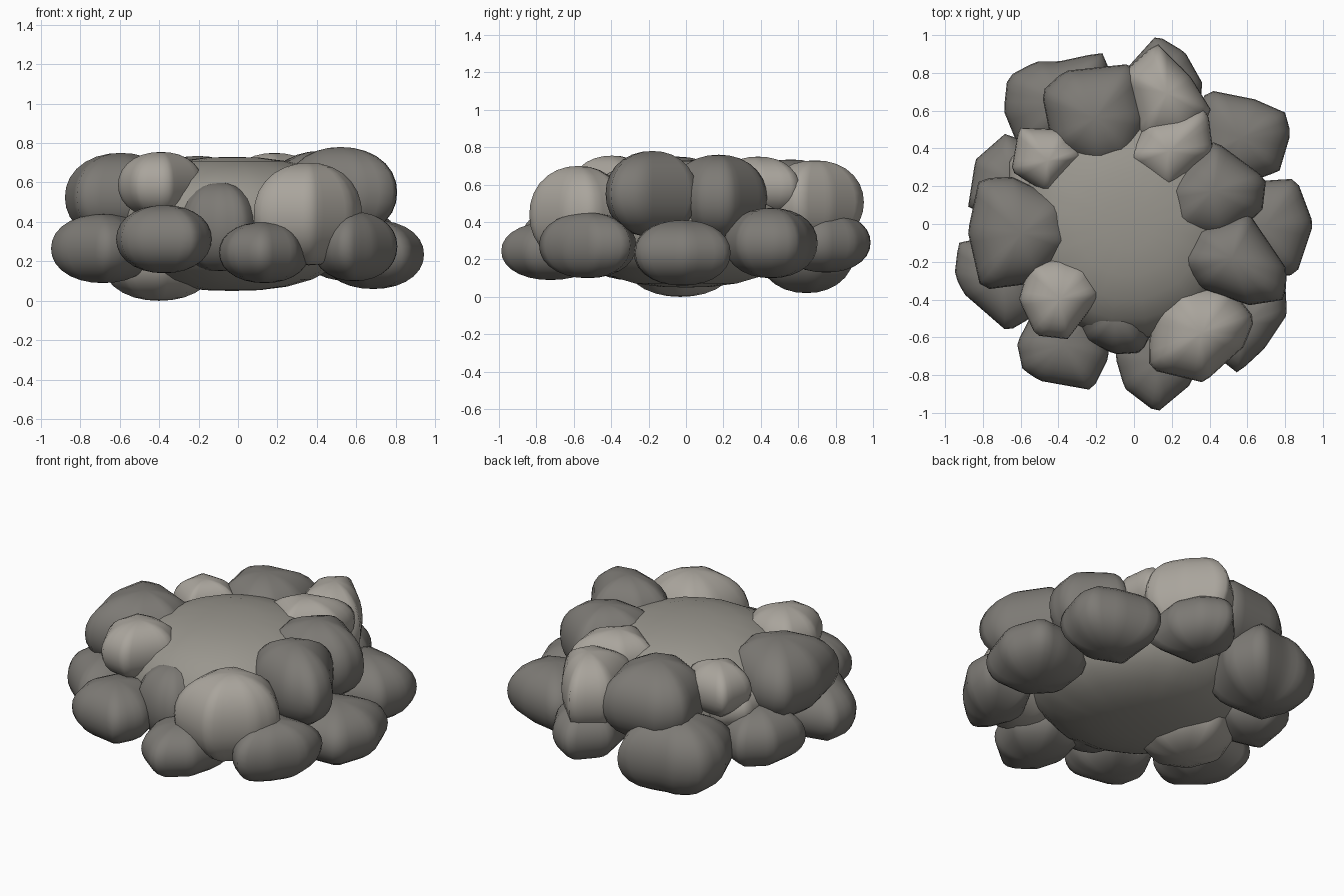
import bpy, bmesh, math
from mathutils import Vector

default = bpy.data.objects.get("Cube")
if default:
    bpy.data.objects.remove(default, do_unlink=True)


def make_material(name, colour):
    mat = bpy.data.materials.new(name)
    mat.use_nodes = True
    mat.diffuse_color = (*colour, 1)
    bsdf = mat.node_tree.nodes["Principled BSDF"]
    bsdf.inputs["Base Color"].default_value = (*colour, 1)
    bsdf.inputs["Roughness"].default_value = 0.9
    return mat


dark = make_material("dark stone", (0.205, 0.195, 0.178))
light = make_material("light stone", (0.40, 0.375, 0.335))
warm = make_material("warm stone", (0.32, 0.305, 0.27))


def reach(direction, outline):
    """Distance from the origin to the outline along a flat unit direction."""
    best = 0
    for a, b in zip(outline, outline[1:] + outline[:1]):
        edge = b - a
        cross = direction.cross(edge)
        if abs(cross) > 1e-9:
            distance = a.cross(edge) / cross
            along = a.cross(direction) / cross
            if -1e-6 <= along <= 1 + 1e-6:
                best = max(best, distance)
    return best


def stone(name, mat, bottom, top, plan, bulge=2.12):
    """A boulder with a cornered plan outline and a rounded side."""
    points = [Vector(p) for p in plan]
    centre = Vector([(min(p[i] for p in points) + max(p[i] for p in points)) / 2
                     for i in range(2)])
    outline = [p - centre for p in points]
    middle, half = (bottom + top) / 2, (top - bottom) / 2

    bm = bmesh.new()
    bmesh.ops.create_uvsphere(bm, u_segments=36, v_segments=14, radius=1)
    for v in bm.verts:
        flat = math.hypot(v.co.x, v.co.y)
        swell = (flat ** bulge + abs(v.co.z) ** bulge) ** (-1 / bulge)
        spread = Vector((0, 0))
        if flat > 0.001:
            direction = v.co.xy / flat
            spread = direction * reach(direction, outline) * flat * swell
        v.co = (*(centre + spread), middle + half * v.co.z * swell)

    for face in bm.faces:
        face.smooth = True
    mesh = bpy.data.meshes.new(name)
    bm.to_mesh(mesh)
    bm.free()
    mesh.materials.append(mat)
    obj = bpy.data.objects.new(name, mesh)
    bpy.context.collection.objects.link(obj)


def oval(x, y, rx, ry, count=14):
    """A plain rounded plan outline."""
    turns = [math.tau * i / count for i in range(count)]
    return [(x + rx * math.cos(t), y + ry * math.sin(t)) for t in turns]


# Broad core and the stones under it
stone("core_stone", warm, 0.05, 0.73, oval(-0.03, 0, 0.62, 0.62), bulge=2.4)
stone("base_stone", light, 0.0, 0.4, oval(-0.4, -0.03, 0.29, 0.3, 8))

# Lower ring
stone("lower_front", dark, 0.09, 0.4,
      [(.12, -1), (.3, -.85), (.37, -.6), (.2, -.45), (-.05, -.5), (-.1, -.7), (-.05, -.87)])
stone("lower_front_right", dark, 0.14, 0.485,
      [(-.62, -.63), (-.59, -.77), (-.5, -.83), (-.22, -.88), (-.13, -.7), (-.2, -.4), (-.5, -.4)])
stone("lower_right_front", dark, 0.09, 0.44,
      [(-.93, -.1), (-.95, -.27), (-.9, -.37), (-.67, -.57), (-.55, -.5), (-.42, -.25), (-.6, -.03)])
stone("lower_right_back", dark, 0.1, 0.45,
      [(-.88, .08), (-.45, -.02), (-.4, .3), (-.55, .42), (-.68, .48), (-.84, .34)])
stone("lower_back_right", dark, 0.02, 0.48,
      [(-.69, .6), (-.67, .78), (-.52, .86), (-.4, .86), (-.17, .91), (-.08, .7), (-.2, .38), (-.6, .38)])
stone("lower_back", dark, 0.13, 0.45,
      [(.12, 1), (.27, .91), (.36, .75), (.35, .5), (0, .5), (-.06, .8)])
stone("lower_back_left", dark, 0.1, 0.475,
      [(.39, .71), (.64, .66), (.8, .59), (.83, .48), (.77, .28), (.55, .2), (.3, .3), (.33, .6)])
stone("lower_left", dark, 0.06, 0.41,
      [(.69, .23), (.86, .24), (.95, 0), (.86, -.27), (.6, -.28), (.42, -.1), (.45, .15)])
stone("lower_left_front", dark, 0.1, 0.45,
      [(.8, -.3), (.81, -.48), (.69, -.66), (.55, -.79), (.46, -.72), (.37, -.5), (.5, -.26)])

# Upper ring of dark stones
stone("upper_right", dark, 0.3, 0.75,
      [(-.82, .24), (-.65, .25), (-.36, .12), (-.31, -.1), (-.5, -.31), (-.81, -.35), (-.88, -.04)])
stone("upper_back", dark, 0.27, 0.735,
      [(-.49, .7), (-.37, .81), (0, .85), (.08, .55), (.0, .33), (-.18, .27), (-.43, .4)])
stone("upper_left_back", dark, 0.3, 0.76,
      [(.43, .44), (.7, .24), (.68, .07), (.48, -.09), (.18, -.05), (.14, .18), (.29, .34)])
stone("upper_left_front", dark, 0.32, 0.78,
      [(.6, .07), (.81, -.24), (.8, -.4), (.61, -.43), (.35, -.34), (.23, -.2), (.33, -.02)])
stone("upper_front", dark, 0.15, 0.6,
      [(-.34, -.45), (-.25, -.62), (-.1, -.69), (.04, -.68), (.16, -.45), (.05, -.28), (-.22, -.28)])

# Upper ring of light stones
stone("light_front_left", light, 0.18, 0.7,
      [(.08, -.64), (.1, -.45), (.22, -.31), (.5, -.33), (.64, -.5), (.58, -.65), (.37, -.84), (.08, -.77)])
stone("light_back", light, 0.28, 0.73,
      [(.12, .96), (.3, .78), (.41, .6), (.3, .42), (.03, .42), (-.06, .8)])
stone("light_back_left", light, 0.42, 0.75,
      [(.39, .61), (.42, .38), (.18, .16), (-.05, .35), (.07, .54)])
stone("light_back_right", light, 0.4, 0.71,
      [(-.61, .51), (-.37, .5), (-.26, .37), (-.46, .16), (-.65, .28)])
stone("light_front_right", light, 0.42, 0.755,
      [(-.4, -.18), (-.25, -.22), (-.17, -.37), (-.35, -.61), (-.52, -.59), (-.61, -.4), (-.55, -.2)])
stone("light_side_right", light, 0.3, 0.56, oval(-0.49, 0.26, 0.19, 0.19, 7))
